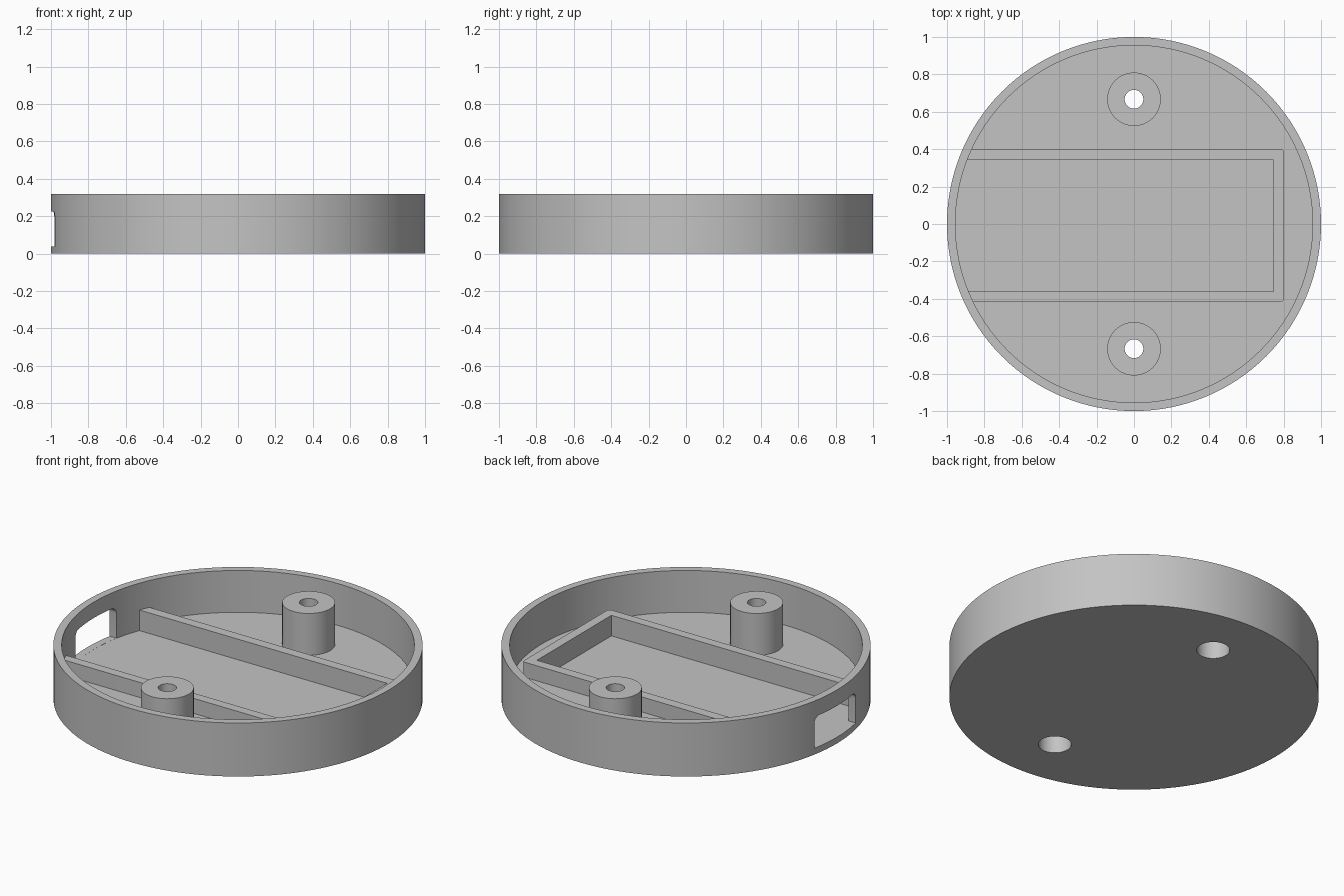
import bpy, bmesh, math
from mathutils import Vector

if "Cube" in bpy.data.objects:
    bpy.data.objects.remove(bpy.data.objects["Cube"], do_unlink=True)

grey = bpy.data.materials.new("plain grey")
grey.use_nodes = True
grey.diffuse_color = (0.55, 0.55, 0.55, 1)
grey.node_tree.nodes["Principled BSDF"].inputs["Base Color"].default_value = (0.55, 0.55, 0.55, 1)

HEIGHT, FLOOR, RECESS = 0.32, 0.07, 0.037
INNER_RADIUS, POST_Y = 0.955, 0.667


def finish(name, bm):
    mesh = bpy.data.meshes.new(name)
    bm.to_mesh(mesh)
    bm.free()
    mesh.materials.append(grey)
    obj = bpy.data.objects.new(name, mesh)
    bpy.context.collection.objects.link(obj)
    return obj


def cylinder(name, radius, z0, z1, y=0, sides=64):
    bm = bmesh.new()
    bmesh.ops.create_cone(bm, cap_ends=True, segments=sides, radius1=radius, radius2=radius, depth=z1 - z0)
    bmesh.ops.translate(bm, verts=bm.verts, vec=(0, y, (z0 + z1) / 2))
    return finish(name, bm)


def box(name, low, high, rounding=0, rule=None):
    """Box between two corners; edges whose midpoint and direction pass the rule are rounded."""
    low, high = Vector(low), Vector(high)
    bm = bmesh.new()
    bmesh.ops.create_cube(bm, size=1)
    for v in bm.verts:
        v.co = (low + high) / 2 + v.co * (high - low)
    if rounding:
        edges = [e for e in bm.edges
                 if rule((e.verts[0].co + e.verts[1].co) / 2, e.verts[1].co - e.verts[0].co)]
        bmesh.ops.bevel(bm, geom=edges, offset=rounding, segments=6, profile=0.5, affect='EDGES')
    return finish(name, bm)


def combine(target, tool, operation):
    mod = target.modifiers.new(operation.lower(), 'BOOLEAN')
    mod.operation, mod.solver, mod.object = operation, 'EXACT', tool
    bpy.context.view_layer.objects.active = target
    bpy.ops.object.modifier_apply(modifier=mod.name)
    bpy.data.objects.remove(tool, do_unlink=True)


# Round case with its cavity
case = cylinder("round_case", 1, 0, HEIGHT, sides=128)
combine(case, cylinder("cavity", INNER_RADIUS, RECESS, 0.5, sides=128), 'DIFFERENCE')

# Raised floor and low three-sided tray rail, open towards the port
tray = cylinder("raised_floor", 0.975, 0.02, FLOOR, sides=128)
rail = box("tray_rail", (-0.9, -0.417, 0.05), (0.802, 0.401, 0.16), 0.02,
           lambda mid, way: mid.x > 0.7 and abs(way.z) > 0.05)
combine(tray, rail, 'UNION')
combine(tray, box("tray_recess", (-1.2, -0.361, -0.1), (0.746, 0.342, 0.5)), 'DIFFERENCE')
combine(case, tray, 'UNION')

# Port through the side wall, rounded at its upper corners
port = box("port", (-1.2, -0.205, RECESS + 0.0005), (-0.88, 0.19, 0.225), 0.04,
           lambda mid, way: mid.z > 0.2 and abs(way.x) > 0.1)
combine(case, port, 'DIFFERENCE')

# Screw posts with a narrow hole above and a wide counterbore below
for y in (-POST_Y, POST_Y):
    combine(case, cylinder("screw_post", 0.143, 0.05, HEIGHT, y), 'UNION')
    combine(case, cylinder("screw_hole", 0.05, -0.1, 0.5, y), 'DIFFERENCE')
    combine(case, cylinder("counterbore", 0.089, -0.1, 0.16, y), 'DIFFERENCE')

bpy.ops.object.select_all(action='DESELECT')
case.select_set(True)
bpy.context.view_layer.objects.active = case
bpy.ops.object.shade_smooth_by_angle(angle=math.radians(30))
